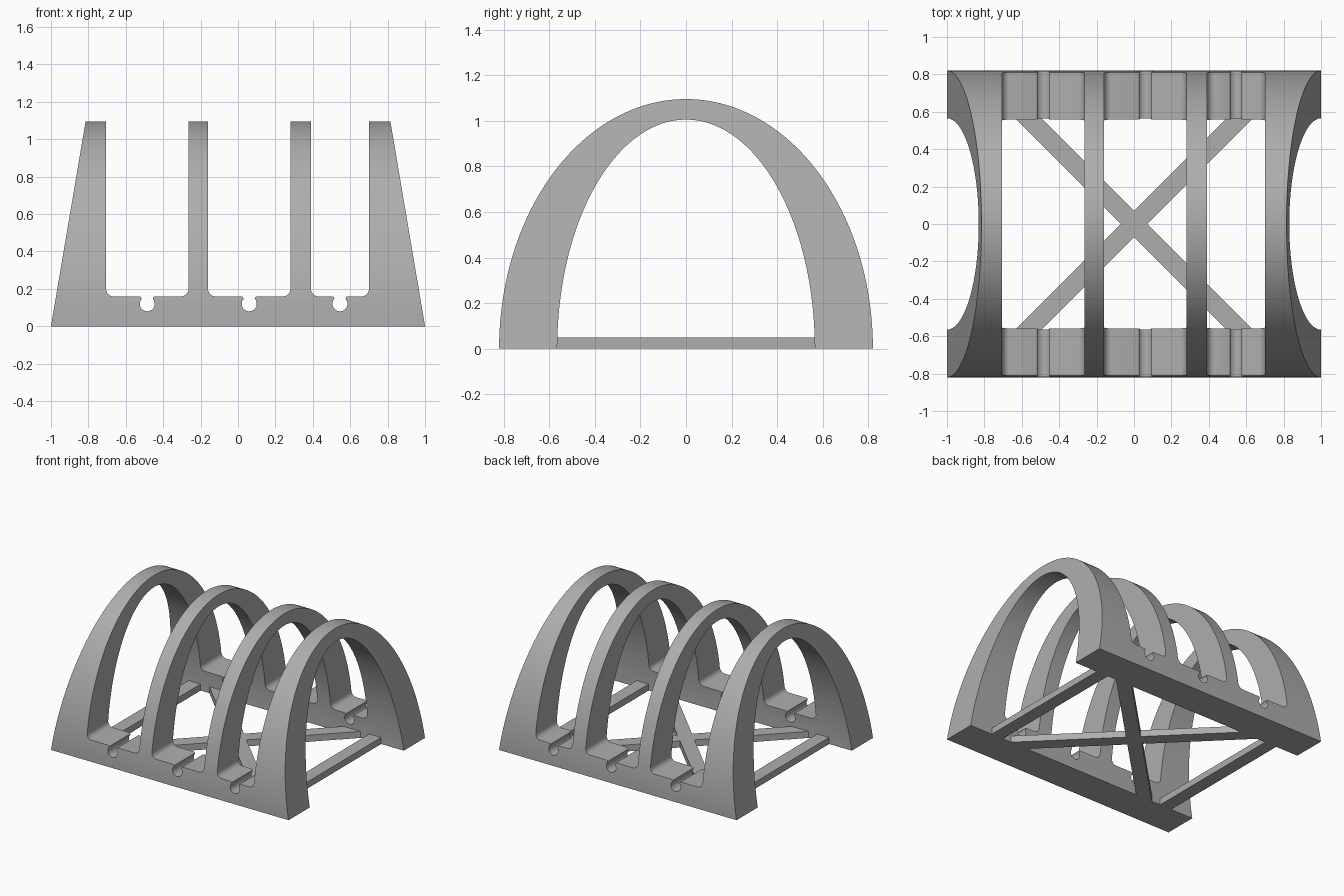
import bpy, bmesh, math
from mathutils import Vector

if "Cube" in bpy.data.objects:
    bpy.data.objects.remove(bpy.data.objects["Cube"])

grey = bpy.data.materials.new("plain_grey")
grey.use_nodes = True
colour = (0.42, 0.42, 0.42, 1)
grey.diffuse_color = colour
grey.node_tree.nodes["Principled BSDF"].inputs["Base Color"].default_value = colour


def prism(name, points, start, depth):
    """Extrude a closed outline of 3D points along a depth vector."""
    bm = bmesh.new()
    face = bm.faces.new([bm.verts.new(Vector(p) + Vector(start)) for p in points])
    out = bmesh.ops.extrude_face_region(bm, geom=[face])["geom"]
    bmesh.ops.translate(bm, vec=depth, verts=[v for v in out if isinstance(v, bmesh.types.BMVert)])
    bmesh.ops.recalc_face_normals(bm, faces=bm.faces)
    mesh = bpy.data.meshes.new(name)
    bm.to_mesh(mesh)
    bm.free()
    mesh.materials.append(grey)
    obj = bpy.data.objects.new(name, mesh)
    bpy.context.collection.objects.link(obj)
    return obj


def arc(cx, cz, rx, rz, a0, a1, n):
    """Points along an elliptical arc, angles in degrees."""
    angles = [math.radians(a0 + (a1 - a0) * i / n) for i in range(n + 1)]
    return [(cx + rx * math.cos(a), cz + rz * math.sin(a)) for a in angles]


# Arched tunnel running the full length
arch = arc(0, 0, 0.82, 1.095, 0, 180, 96) + arc(0, 0, 0.565, 1.005, 180, 0, 96)
body = prism("arched_rack", [(0, y, z) for y, z in arch], (-1.1, 0, 0), (2.2, 0, 0))

# Side silhouette: sloped ends, filleted slots, a keyhole notch in each slot
BASE, FILLET, HIGH, LOW, SLOPE = 0.16, 0.04, 1.3, -0.1, 0.169
outline = [(-1 + SLOPE * LOW, LOW), (-1 + SLOPE * HIGH, HIGH)]
for left, right in [(-0.705, -0.265), (-0.16, 0.28), (0.39, 0.70)]:
    mid = (left + right) / 2
    lip = [(0.04, BASE), (0.034, 0.157), (0.03, 0.151)]
    outline.append((left, HIGH))
    outline += arc(left + FILLET, BASE + FILLET, FILLET, FILLET, 180, 270, 8)
    outline += [(mid - x, z) for x, z in lip]
    outline += arc(mid, 0.12, 0.04, 0.04, 141, 399, 24)
    outline += [(mid + x, z) for x, z in reversed(lip)]
    outline += arc(right - FILLET, BASE + FILLET, FILLET, FILLET, 270, 360, 8)
    outline.append((right, HIGH))
outline += [(1 - SLOPE * HIGH, HIGH), (1 - SLOPE * LOW, LOW)]
cutter = prism("silhouette_cutter", [(x, 0, z) for x, z in outline], (0, -1, 0), (0, 2, 0))
cutter.hide_render = True

# Keep only what the arch and the silhouette share
mod = body.modifiers.new("silhouette", "BOOLEAN")
mod.operation, mod.solver, mod.object = "INTERSECT", "EXACT", cutter
bpy.context.view_layer.objects.active = body
body.select_set(True)
bpy.ops.object.modifier_apply(modifier=mod.name)
bpy.data.objects.remove(cutter)
bpy.ops.object.shade_smooth_by_angle(angle=math.radians(30))

# Diagonal floor brace, one crossed outline
W, E, THICK = 0.072, 0.6, 0.05
quarter = [(W, 0), (E + W, E), (E - W, E), (0, W)]
half = quarter + [(-x, y) for x, y in quarter[-2::-1]]
cross = half + [(x, -y) for x, y in half[-2:0:-1]]
prism("cross_brace", [(x, y, 0) for x, y in cross], (0, 0, 0), (0, 0, THICK))

# Straight floor bars under the end arches
for name, side in [("left_end_bar", 1), ("right_end_bar", -1)]:
    bar = [(side * x, y, 0) for x, y in [(0.71, -E), (0.81, -E), (0.81, E), (0.71, E)]]
    prism(name, bar, (0, 0, 0), (0, 0, THICK))
